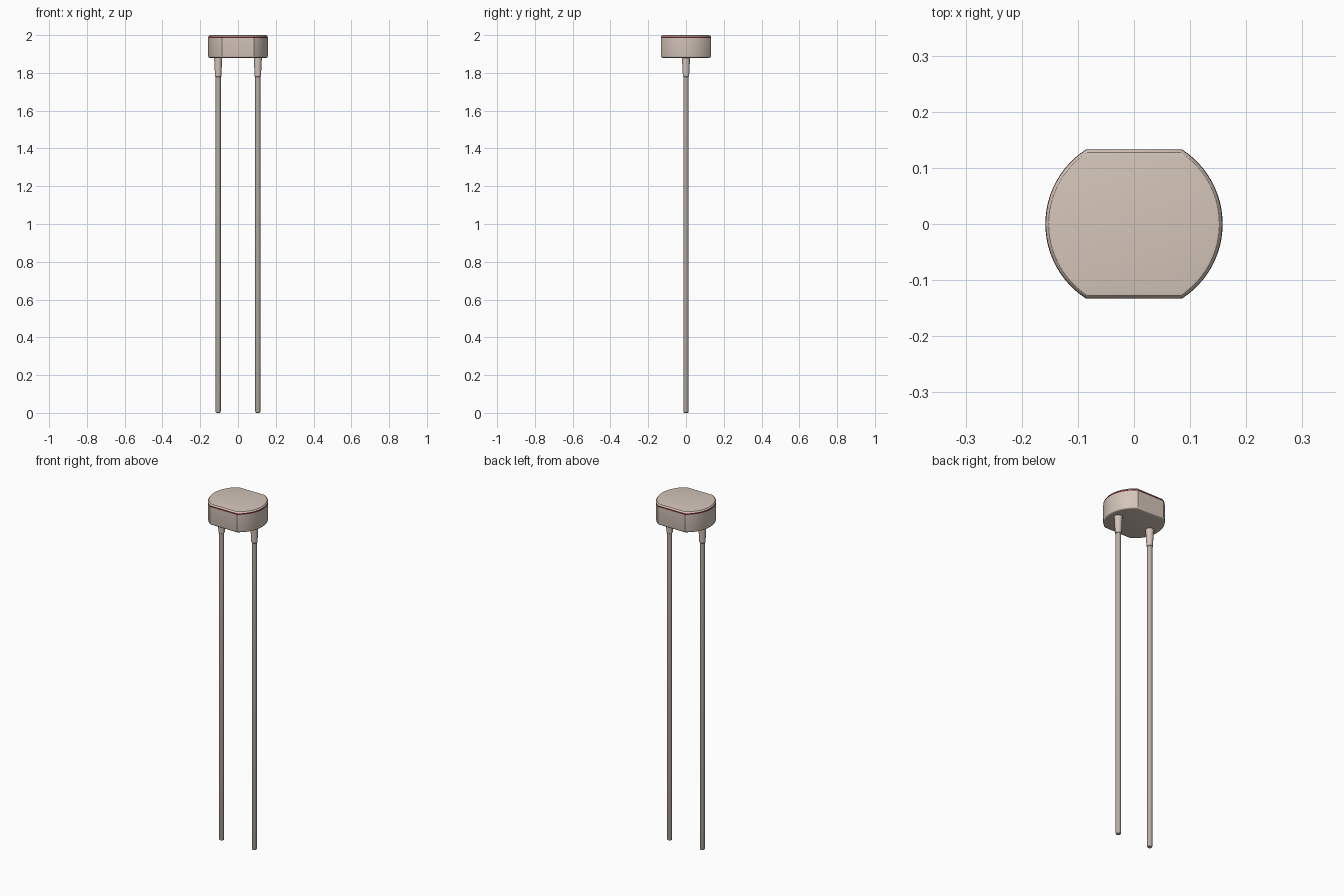
import bpy, bmesh, math

if "Cube" in bpy.data.objects:
    bpy.data.objects.remove(bpy.data.objects["Cube"])

R, FLAT = 0.158, 0.133      # round radius and half depth between the flats
LEG_X = 0.105


def material(name, rgb):
    m = bpy.data.materials.new(name)
    m.diffuse_color = (*rgb, 1)
    m.use_nodes = True
    m.node_tree.nodes["Principled BSDF"].inputs["Base Color"].default_value = m.diffuse_color
    return m


ceramic = material("beige ceramic", (0.66, 0.56, 0.49))
red = material("dark red film", (0.11, 0.02, 0.02))
metal = material("dull tin", (0.48, 0.44, 0.37))


def flat_round(inset, n=24):
    """Circle outline cut by a flat at front and back."""
    r, y = R - inset, FLAT - inset
    a = math.asin(y / r)
    arc = [-a + 2 * a * i / n for i in range(n + 1)]
    right = [(r * math.cos(t), r * math.sin(t)) for t in arc]
    return right + [(-px, -py) for px, py in right]


def circle(r, n=20):
    return [(r * math.cos(2 * math.pi * i / n), r * math.sin(2 * math.pi * i / n))
            for i in range(n)]


def loft(name, outline, profile, mat, x=0, bottom=True, top=True):
    """Stack outlines along z; profile holds (size, z) pairs."""
    bm = bmesh.new()
    rings = [[bm.verts.new((px + x, py, z)) for px, py in outline(s)] for s, z in profile]
    for lo, hi in zip(rings, rings[1:]):
        for i in range(len(lo)):
            j = (i + 1) % len(lo)
            bm.faces.new((lo[i], lo[j], hi[j], hi[i]))
    if bottom:
        bm.faces.new(rings[0][::-1])
    if top:
        bm.faces.new(rings[-1])
    me = bpy.data.meshes.new(name)
    bm.to_mesh(me)
    bm.free()
    me.materials.append(mat)
    ob = bpy.data.objects.new(name, me)
    bpy.context.collection.objects.link(ob)
    bpy.ops.object.select_all(action='DESELECT')
    ob.select_set(True)
    bpy.context.view_layer.objects.active = ob
    bpy.ops.object.shade_smooth_by_angle(angle=math.radians(32))
    return ob


# Sensor head: base, thin red film, rounded cover
loft("sensor_base", flat_round,
     [(0.008, 1.88), (0.004, 1.881), (0.001, 1.884), (0, 1.888), (0, 1.984)],
     ceramic, top=False)
loft("red_film", flat_round, [(0, 1.984), (0.001, 1.992)], red, bottom=False, top=False)
loft("top_cover", flat_round,
     [(0.001, 1.992), (0.003, 1.996), (0.006, 1.999), (0.011, 2.0)],
     ceramic, bottom=False)

# Legs with a tapered collar under the head
for side, x in (("left", -LEG_X), ("right", LEG_X)):
    loft(side + "_leg", circle,
         [(0.009, 0), (0.012, 0.002), (0.0138, 0.007), (0.0138, 1.881)], metal, x)
    loft(side + "_collar", circle,
         [(0.0138, 1.779), (0.0165, 1.782), (0.019, 1.83), (0.0215, 1.881)],
         ceramic, x, bottom=False, top=False)
